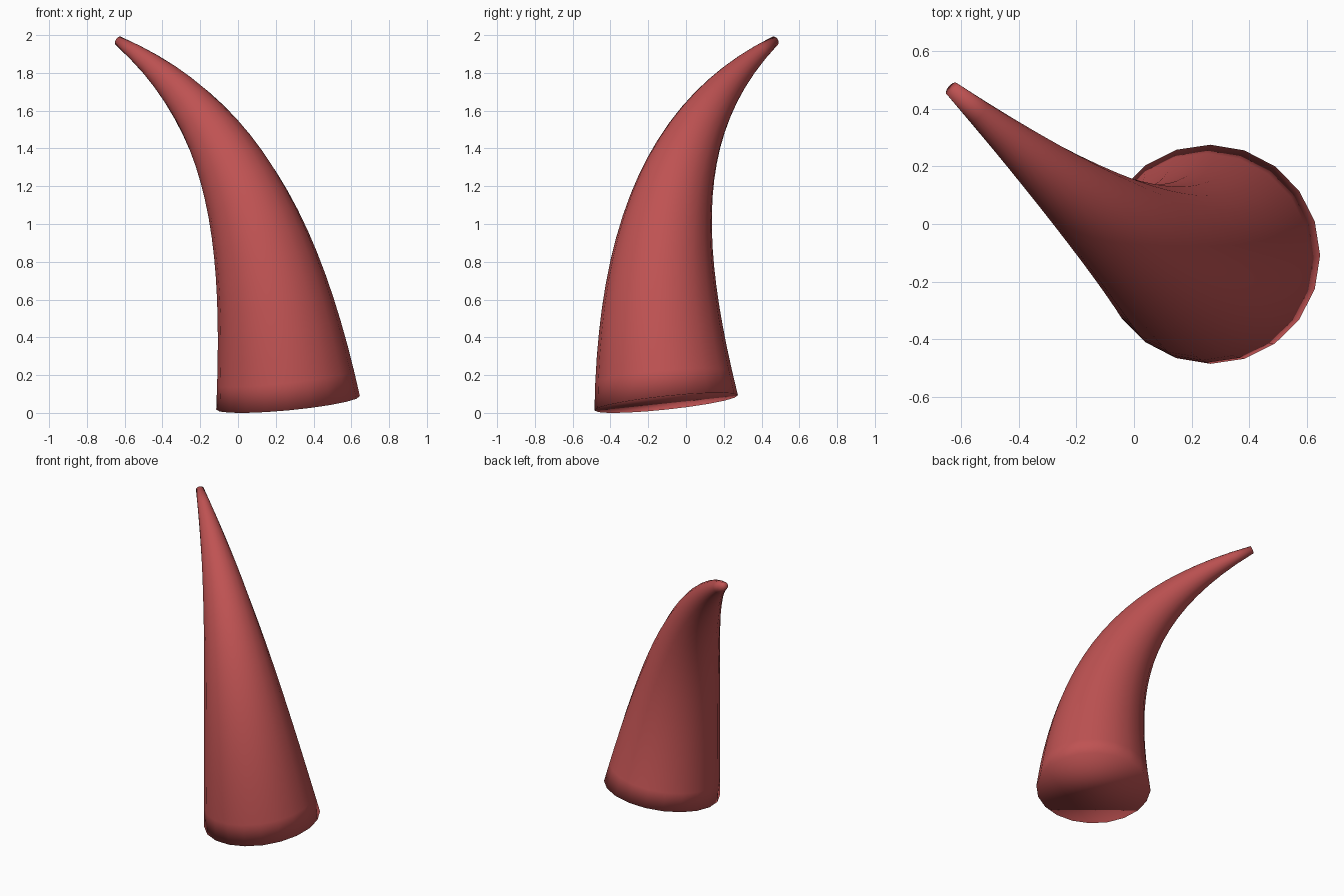
import bpy, bmesh, math
from mathutils import Vector

if "Cube" in bpy.data.objects:
    bpy.data.objects.remove(bpy.data.objects["Cube"])

SIDES, STEPS = 20, 20
R_BASE, R_TIP = 0.382, 0.026

# Bezier centre line of the horn
P0, P1, P2, P3 = (Vector(p) for p in (
    (0.265, -0.105, 0.06), (0.18, -0.20, 0.96),
    (-0.02, -0.07, 1.58), (-0.633, 0.47, 1.976)))


def centre(t):
    """Point and direction on the centre line."""
    s = 1 - t
    pos = P0 * s ** 3 + P1 * 3 * s * s * t + P2 * 3 * s * t * t + P3 * t ** 3
    tan = (P1 - P0) * s * s + (P2 - P1) * 2 * s * t + (P3 - P2) * t * t
    return pos, tan.normalized()


# Tapered tube
bm = bmesh.new()
rings = []
for i in range(STEPS + 1):
    t = i / STEPS
    pos, axis = centre(t)
    r = R_BASE + (R_TIP - R_BASE) * t
    u = (Vector((1, 0, 0)) - axis * axis.x).normalized()
    v = axis.cross(u)
    ring = []
    for k in range(SIDES):
        ang = 2 * math.pi * k / SIDES
        ring.append(bm.verts.new(pos + r * (u * math.cos(ang) + v * math.sin(ang))))
    rings.append(ring)
for lo, hi in zip(rings, rings[1:]):
    for k in range(SIDES):
        n = (k + 1) % SIDES
        bm.faces.new((lo[k], lo[n], hi[n], hi[k]))

# Flat caps at base and tip
bm.faces.new(list(reversed(rings[0])))
bm.faces.new(rings[-1])
for f in bm.faces:
    f.smooth = True

# Stand it on the ground
low = min(vert.co.z for vert in bm.verts)
bmesh.ops.translate(bm, verts=bm.verts, vec=(0, 0, -low))

mesh = bpy.data.meshes.new("horn")
bm.to_mesh(mesh)
bm.free()
horn = bpy.data.objects.new("horn", mesh)
bpy.context.collection.objects.link(horn)

red = bpy.data.materials.new("red")
red.diffuse_color = (0.52, 0.085, 0.085, 1)
red.use_nodes = True
red.node_tree.nodes["Principled BSDF"].inputs["Base Color"].default_value = red.diffuse_color
mesh.materials.append(red)
